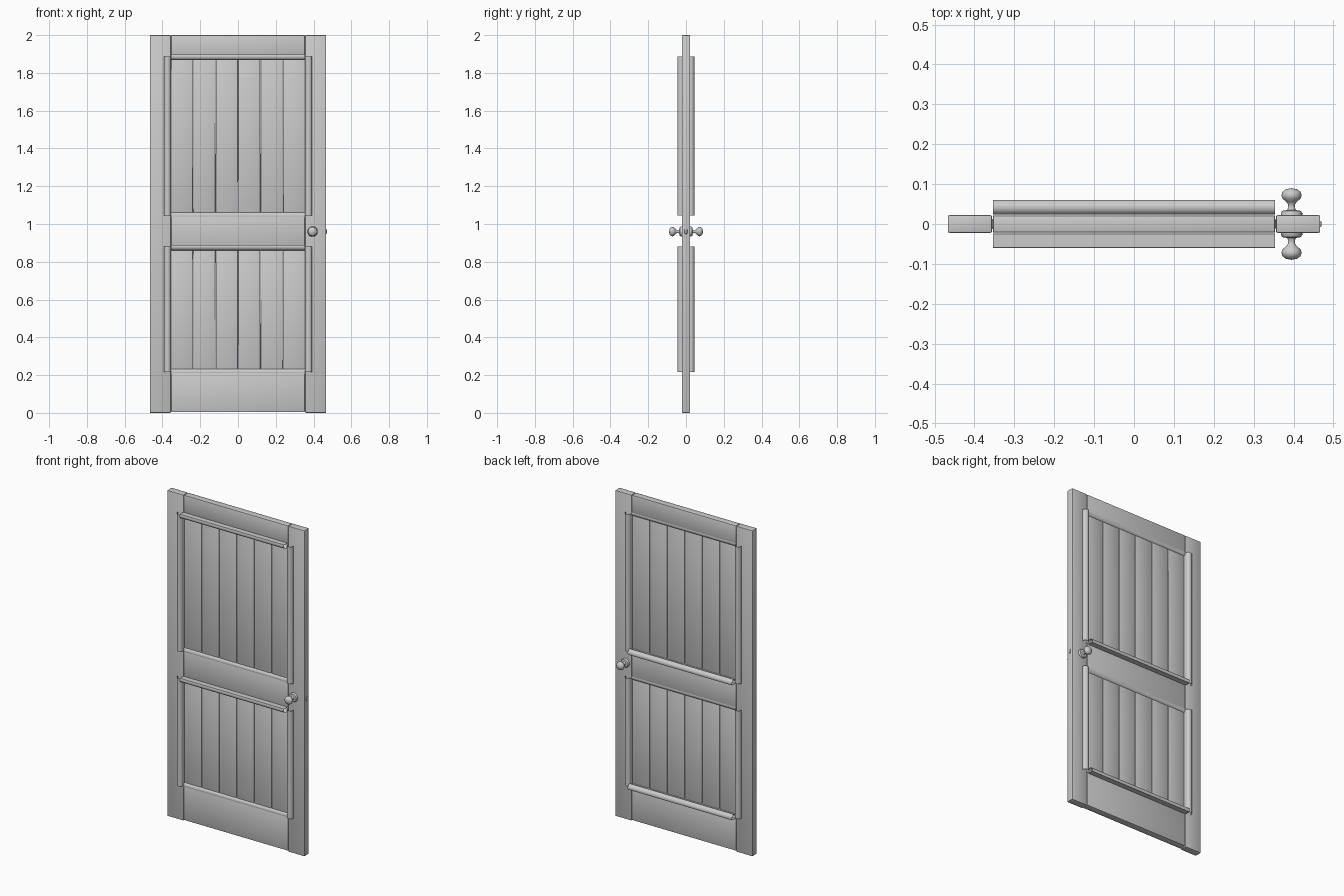
import bpy, bmesh, math, random
from mathutils import Vector, Matrix

if "Cube" in bpy.data.objects:
    bpy.data.objects.remove(bpy.data.objects["Cube"])

random.seed(4)
HALF_T = 0.022                                  # half door thickness
PANELS = {"lower": (0.216, 0.88), "upper": (1.044, 1.887)}


def make_object(name, bm, smooth=False):
    mesh = bpy.data.meshes.new(name)
    bm.to_mesh(mesh)
    bm.free()
    ob = bpy.data.objects.new(name, mesh)
    bpy.context.collection.objects.link(ob)
    if smooth:
        bpy.ops.object.select_all(action='DESELECT')
        ob.select_set(True)
        bpy.context.view_layer.objects.active = ob
        bpy.ops.object.shade_smooth_by_angle(angle=math.radians(40))
    return ob


def board(name, x0, x1, y0, y1, z0, z1, bevel=0.004, tilt=0.0):
    """Box with rounded edges, optionally leaning in its own plane."""
    bm = bmesh.new()
    bmesh.ops.create_cube(bm, size=1)
    bmesh.ops.scale(bm, vec=(x1 - x0, y1 - y0, z1 - z0), verts=bm.verts)
    bmesh.ops.bevel(bm, geom=bm.edges[:], offset=bevel, segments=2, profile=0.5,
                    affect='EDGES')
    ob = make_object(name, bm, True)
    ob.location = ((x0 + x1) / 2, (y0 + y1) / 2, (z0 + z1) / 2)
    ob.rotation_euler = (0, tilt, 0)
    return ob


def moulding(name, start, end, bulge, r=0.019, steps=12):
    """Open-ended rounded strip: a 240 degree arc swept from start to end."""
    start, end, bulge = Vector(start), Vector(end), Vector(bulge)
    side = (end - start).normalized().cross(bulge)
    bm = bmesh.new()
    rows = []
    for i in range(steps + 1):
        a = math.radians(-120 + 240 * i / steps)
        off = bulge * (r * math.cos(a)) + side * (r * math.sin(a))
        rows.append((bm.verts.new(start + off), bm.verts.new(end + off)))
    for (a, b), (c, d) in zip(rows, rows[1:]):
        bm.faces.new((a, c, d, b))
    # flat back of the strip
    bm.faces.new((rows[-1][0], rows[0][0], rows[0][1], rows[-1][1]))
    return make_object(name, bm, True)


def knob(name, sign):
    """Turned door knob with round plate, lathed around the y axis."""
    profile = [(0, 0.018), (0.027, 0.018), (0.027, 0.027), (0.023, 0.033),
               (0.011, 0.035), (0.008, 0.042), (0.009, 0.050), (0.014, 0.056),
               (0.022, 0.063), (0.0255, 0.071), (0.023, 0.080),
               (0.015, 0.087), (0, 0.090)]
    bm = bmesh.new()
    verts = [bm.verts.new((r, y * sign, 0)) for r, y in profile]
    edges = [bm.edges.new(p) for p in zip(verts, verts[1:])]
    bmesh.ops.spin(bm, geom=verts + edges, axis=(0, 1, 0), cent=(0, 0, 0),
                   angle=2 * math.pi, steps=20)
    bmesh.ops.remove_doubles(bm, verts=bm.verts, dist=1e-5)
    bmesh.ops.recalc_face_normals(bm, faces=bm.faces)
    ob = make_object(name, bm, True)
    ob.location = (0.395, 0, 0.96)


# Stiles
board("left_stile", -0.467, -0.356, -HALF_T, HALF_T, 0, 2)
board("right_stile", 0.356, 0.467, -HALF_T, HALF_T, 0, 2)

# Rails
for name, z0, z1 in (("bottom_rail", 0.004, 0.216), ("middle_rail", 0.88, 1.044),
                     ("top_rail", 1.887, 2.0)):
    board(name, -0.354, 0.354, -0.021, 0.021, z0, z1)

for level, (z0, z1) in PANELS.items():
    # Planks, slightly uneven so thin gaps show
    pitch = 0.712 / 6
    for i in range(6):
        x = -0.356 + i * pitch
        board(f"{level}_plank_{i + 1}", x + 0.001, x + pitch - 0.001,
              -0.013, 0.013, z0 - 0.006, z1 + 0.006, 0.003,
              random.uniform(-0.0025, 0.0025))

    for face, s in (("front", -1), ("back", 1)):
        # Upright mouldings lie on the stiles
        for side, x in (("left", -0.374), ("right", 0.374)):
            moulding(f"{level}_{face}_{side}_moulding", (x, s * 0.026, z0),
                     (x, s * 0.026, z1), (0, s, 0))
        # Level mouldings: one stands proud, the other is sunk into the recess
        y_top, y_bottom = (0.042, 0.003) if face == "front" else (0.003, 0.042)
        moulding(f"{level}_{face}_top_moulding", (-0.354, s * y_top, z1),
                 (0.354, s * y_top, z1), (0, 0, -1))
        moulding(f"{level}_{face}_bottom_moulding", (-0.354, s * y_bottom, z0),
                 (0.354, s * y_bottom, z0), (0, 0, 1))

# Knobs and latch
knob("front_knob", -1)
knob("back_knob", 1)
board("latch", 0.45, 0.470, -0.007, 0.007, 0.948, 0.972, 0.002)
